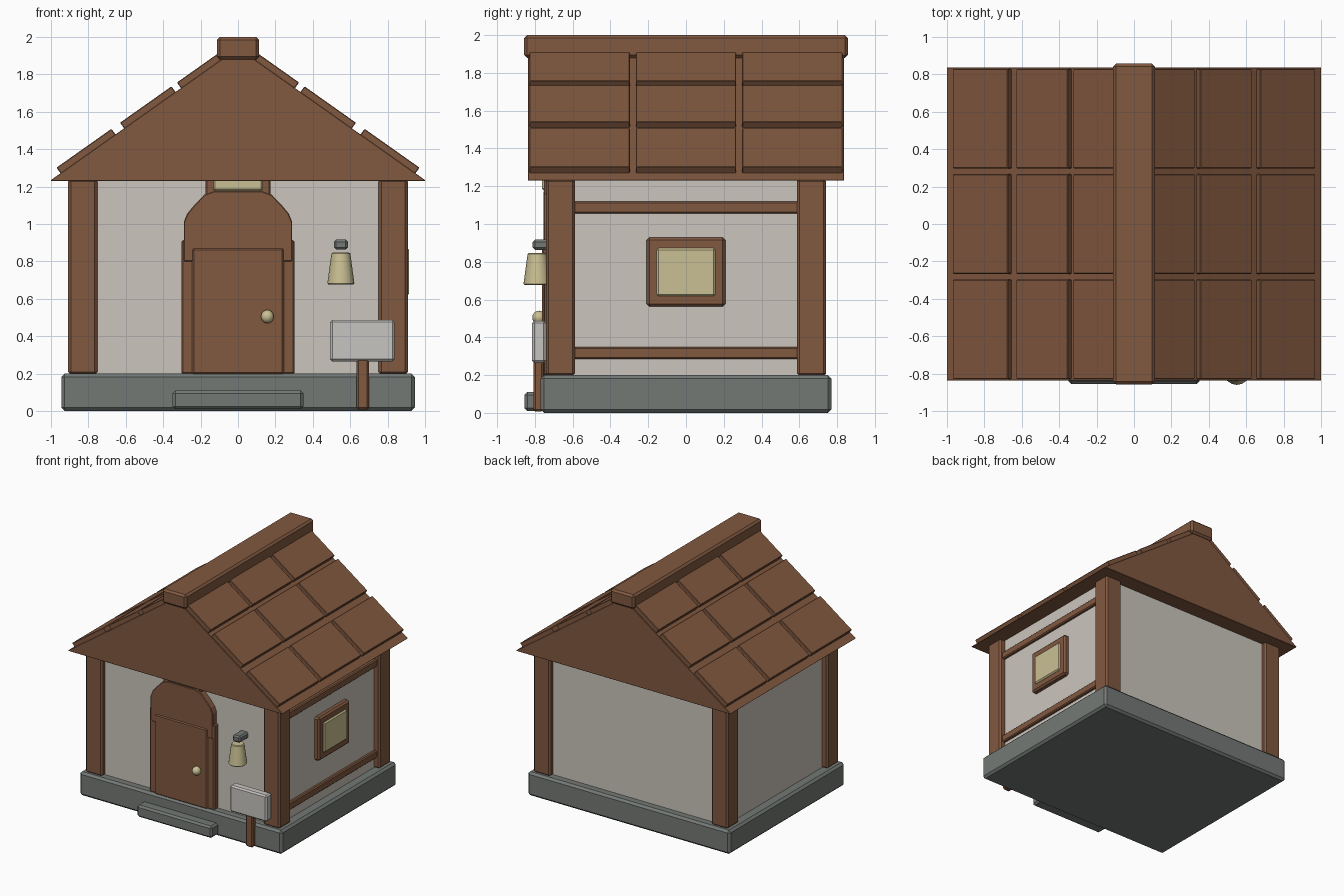
import bpy, bmesh, math

if "Cube" in bpy.data.objects:
    bpy.data.objects.remove(bpy.data.objects["Cube"])


def material(name, rgb):
    m = bpy.data.materials.new(name)
    m.diffuse_color = (*rgb, 1)
    m.use_nodes = True
    m.node_tree.nodes["Principled BSDF"].inputs["Base Color"].default_value = m.diffuse_color
    return m


TIMBER = material("timber_brown", (0.220, 0.098, 0.051))
PLASTER = material("plaster", (0.597, 0.558, 0.503))
STONE = material("grey_stone", (0.174, 0.191, 0.178))
GLOW = material("pale_yellow", (0.591, 0.527, 0.292))
BOARD = material("pale_grey", (0.571, 0.558, 0.533))


def finish(name, bm, mat, bevel=0.0, smooth=False):
    bmesh.ops.recalc_face_normals(bm, faces=bm.faces)
    mesh = bpy.data.meshes.new(name)
    bm.to_mesh(mesh)
    bm.free()
    mesh.materials.append(mat)
    ob = bpy.data.objects.new(name, mesh)
    bpy.context.collection.objects.link(ob)
    if bevel:
        mod = ob.modifiers.new("edge_bevel", 'BEVEL')
        mod.width = bevel
        mod.segments = 1
    if smooth:
        bpy.ops.object.select_all(action='DESELECT')
        ob.select_set(True)
        bpy.context.view_layer.objects.active = ob
        bpy.ops.object.shade_smooth_by_angle(angle=math.radians(40))
    return ob


def box(name, x, y, z, mat, bevel=0.012):
    """Box from (min, max) ranges on each axis."""
    bm = bmesh.new()
    bmesh.ops.create_cube(bm, size=1)
    for v in bm.verts:
        v.co = [r[0] if c < 0 else r[1] for c, r in zip(v.co, (x, y, z))]
    return finish(name, bm, mat, bevel)


def prism(name, profile, y0, y1, mat, bevel=0.0):
    """Extrude an x-z profile along y."""
    bm = bmesh.new()
    face = bm.faces.new([bm.verts.new((x, y0, z)) for x, z in profile])
    new = bmesh.ops.extrude_face_region(bm, geom=[face])["geom"]
    bmesh.ops.translate(bm, vec=(0, y1 - y0, 0),
                        verts=[v for v in new if isinstance(v, bmesh.types.BMVert)])
    return finish(name, bm, mat, bevel)


# Stone base, step and plaster walls
box("foundation", (-0.945, 0.945), (-0.77, 0.77), (0, 0.2), STONE, 0.018)
box("front_step", (-0.35, 0.35), (-0.855, -0.72), (0.01, 0.11), STONE, 0.015)
box("walls", (-0.86, 0.86), (-0.7, 0.7), (0.19, 1.24), PLASTER, 0)

# Corner posts
for sx in (-1, 1):
    for sy in (-1, 1):
        box("corner_post", sorted((sx * 0.752, sx * 0.908)),
            sorted((sy * 0.588, sy * 0.742)), (0.195, 1.24), TIMBER, 0.014)

# Rails and window on the right wall
for z in (0.285, 1.055):
    box("wall_rail", (0.84, 0.885), (-0.6, 0.6), (z, z + 0.063), TIMBER, 0.008)
box("side_window_frame", (0.84, 0.903), (-0.208, 0.208), (0.562, 0.928), TIMBER, 0.014)
box("side_window_pane", (0.86, 0.915), (-0.155, 0.155), (0.618, 0.872), GLOW, 0.01)

# Roof body, closed below
SLOPE = 0.707
EAVE = 1.235
prism("roof_body", [(-1, 1.23), (1, 1.23), (1, EAVE), (0, EAVE + SLOPE), (-1, EAVE)],
      -0.837, 0.837, TIMBER, 0.004)

# Shingle panels, three rows by three columns on each slope
ang = math.atan(SLOPE)
nx, nz = -math.sin(ang), math.cos(ang)
for side in (-1, 1):
    for xa, xb in ((-0.949, -0.655), (-0.609, -0.334), (-0.305, -0.06)):
        low = [(x, EAVE + SLOPE * (x + 1)) for x in (xa, xb)]
        pts = [(x + nx * t, z + nz * t) for t, row in ((-0.006, low), (0.037, low[::-1]))
               for x, z in row]
        pts = [(-side * x, z) for x, z in pts]
        for y0, y1 in ((-0.829, -0.297), (-0.266, 0.266), (0.297, 0.829)):
            prism("roof_panel", pts, y0, y1, TIMBER, 0.004)
box("ridge_beam", (-0.113, 0.113), (-0.857, 0.857), (1.88, 2.0), TIMBER, 0.016)

# Door with arched surround
half = [(0.29, 0.8), (0.29, 1.01), (0.272, 1.055), (0.235, 1.1), (0.18, 1.157), (0.13, 1.175)]
prism("door_arch", half + [(-x, z) for x, z in reversed(half)], -0.755, -0.68, TIMBER, 0.005)
for s in (-1, 1):
    box("door_jamb", sorted((s * 0.235, s * 0.303)), (-0.75, -0.68), (0.195, 0.915), TIMBER, 0.01)
box("door", (-0.245, 0.245), (-0.763, -0.69), (0.195, 0.872), TIMBER, 0.01)

# Door knob
bm = bmesh.new()
bmesh.ops.create_uvsphere(bm, u_segments=10, v_segments=8, radius=0.036)
bmesh.ops.translate(bm, vec=(0.157, -0.778, 0.505), verts=bm.verts)
finish("door_knob", bm, GLOW, smooth=True)

# Small window above the door, tucked under the gable
box("upper_window_frame", (-0.175, 0.175), (-0.752, -0.69), (1.13, 1.4), TIMBER, 0.01)
box("upper_window_pane", (-0.132, 0.132), (-0.762, -0.7), (1.177, 1.36), GLOW, 0.01)

# Hanging lamp and its bracket
box("lamp_bracket", (0.513, 0.587), (-0.812, -0.69), (0.863, 0.917), STONE, 0.012)
bm = bmesh.new()
bmesh.ops.create_cone(bm, cap_ends=True, segments=16, radius1=0.073, radius2=0.05, depth=0.17)
bmesh.ops.translate(bm, vec=(0.55, -0.788, 0.762), verts=bm.verts)
finish("lamp_shade", bm, GLOW, 0.006, smooth=True)

# Sign board on a short post
box("sign_post", (0.633, 0.7), (-0.808, -0.755), (0.008, 0.3), TIMBER, 0.01)
box("sign_board", (0.493, 0.837), (-0.815, -0.742), (0.265, 0.487), BOARD, 0.012)
